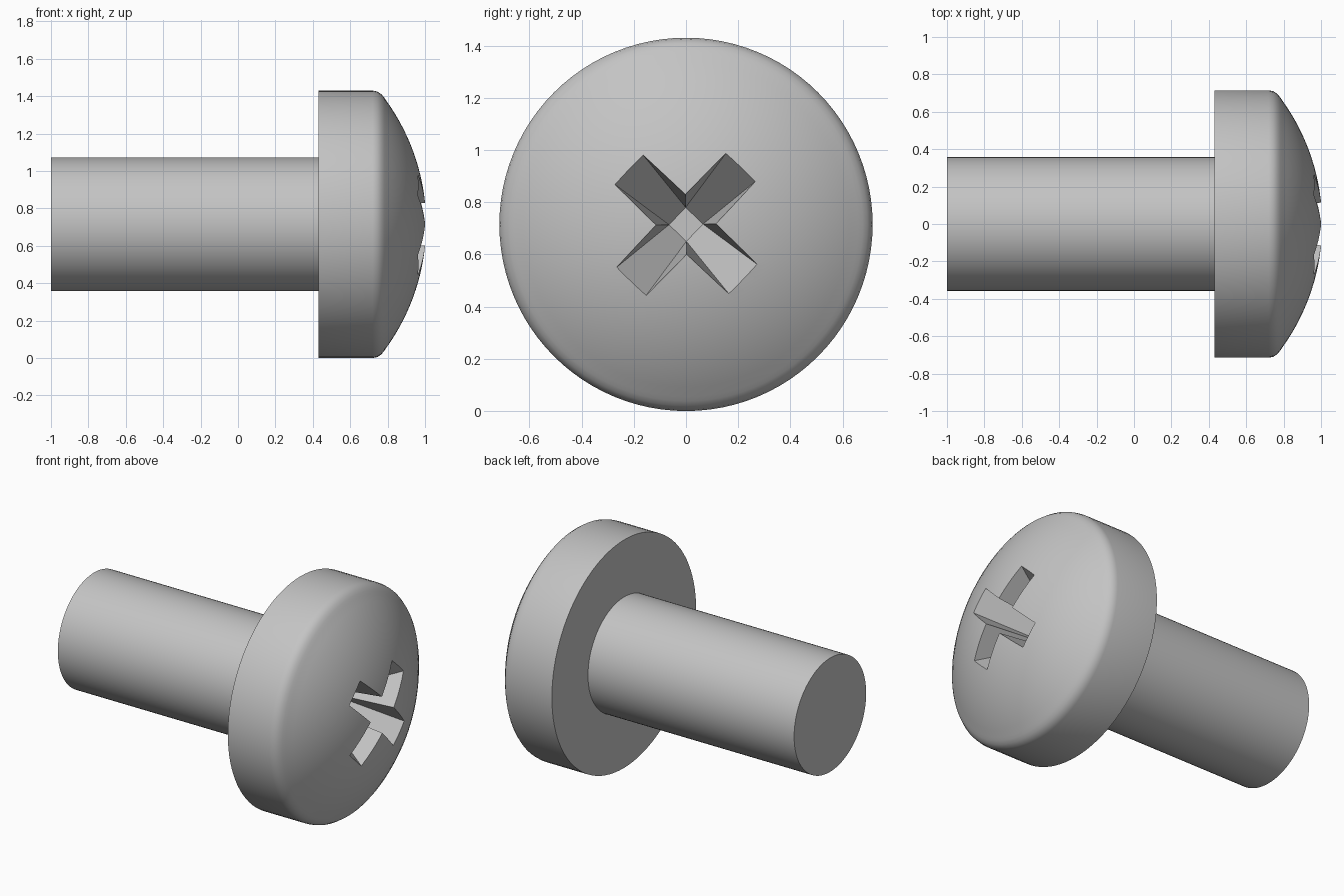
import bpy, bmesh, math
from mathutils import Matrix, Vector

cube = bpy.data.objects.get("Cube")
if cube:
    bpy.data.objects.remove(cube)

AXIS_Z = 0.715
SEGMENTS = 96

steel = bpy.data.materials.new("steel grey")
steel.use_nodes = True
grey = (0.55, 0.55, 0.55, 1)
steel.diffuse_color = grey
steel.node_tree.nodes["Principled BSDF"].inputs["Base Color"].default_value = grey


def make_object(name, bm):
    bmesh.ops.recalc_face_normals(bm, faces=bm.faces)
    mesh = bpy.data.meshes.new(name)
    bm.to_mesh(mesh)
    bm.free()
    mesh.materials.append(steel)
    obj = bpy.data.objects.new(name, mesh)
    obj.location.z = AXIS_Z
    bpy.context.collection.objects.link(obj)
    return obj


def select_only(obj):
    bpy.ops.object.select_all(action='DESELECT')
    obj.select_set(True)
    bpy.context.view_layer.objects.active = obj


def lathe(name, profile):
    """Spin (x, radius) points around the x axis."""
    bm = bmesh.new()
    verts = [bm.verts.new((x, 0, r)) for x, r in profile]
    edges = [bm.edges.new(pair) for pair in zip(verts, verts[1:])]
    bmesh.ops.spin(bm, geom=verts + edges, cent=(0, 0, 0), axis=(1, 0, 0),
                   angle=math.tau, steps=SEGMENTS, use_duplicate=False)
    bmesh.ops.remove_doubles(bm, verts=bm.verts, dist=1e-5)
    return make_object(name, bm)


# Plain shank
shank = lathe("shank", [(-1, 0), (-1, 0.357), (0.45, 0.357), (0.45, 0)])

# Head: flat underside, straight rim, rounded shoulder, spherical dome
DOME_R, APEX = 1.13, 1.006
profile = [(0.43, 0), (0.43, 0.715), (0.72, 0.715), (0.745, 0.71), (0.767, 0.695), (0.782, 0.677)]
start = math.asin(0.66 / DOME_R)
for i in range(17):
    a = start * (1 - i / 16)
    profile.append((APEX - DOME_R + DOME_R * math.cos(a), DOME_R * math.sin(a)))
head = lathe("head", profile)

# Tapered cross-shaped cutter for the driver recess
FLOOR, TOP = 0.56, 1.05
HALF_FLOOR, HALF_WIDTH, REACH = 0.046, 0.085, 0.358
bm = bmesh.new()
floor, inner, arms = [], [], []
for k in range(4):
    turn = Matrix.Rotation(k * math.pi / 2 + math.radians(46.2), 3, 'X')

    def add(x, y, z):
        return bm.verts.new(turn @ Vector((x, y, z)))

    floor.append(add(FLOOR, HALF_FLOOR, HALF_FLOOR))
    inner.append(add(TOP, HALF_WIDTH, HALF_WIDTH))
    arms.append((add(TOP, REACH, -HALF_WIDTH), add(TOP, REACH, HALF_WIDTH)))
outline = []
for k in range(4):
    low, high = arms[k]
    bm.faces.new((floor[k - 1], low, high, floor[k]))
    bm.faces.new((floor[k - 1], inner[k - 1], low))
    bm.faces.new((floor[k], high, inner[k]))
    outline += [low, high, inner[k]]
bm.faces.new(floor)
bm.faces.new(outline)
cutter = make_object("recess_cutter", bm)
cutter.hide_render = True

# Cut the recess
cut = head.modifiers.new("driver recess", 'BOOLEAN')
cut.operation = 'DIFFERENCE'
cut.solver = 'EXACT'
cut.object = cutter
select_only(head)
bpy.ops.object.modifier_apply(modifier=cut.name)
bpy.data.objects.remove(cutter)

for part in (shank, head):
    select_only(part)
    bpy.ops.object.shade_smooth_by_angle(angle=math.radians(25))
